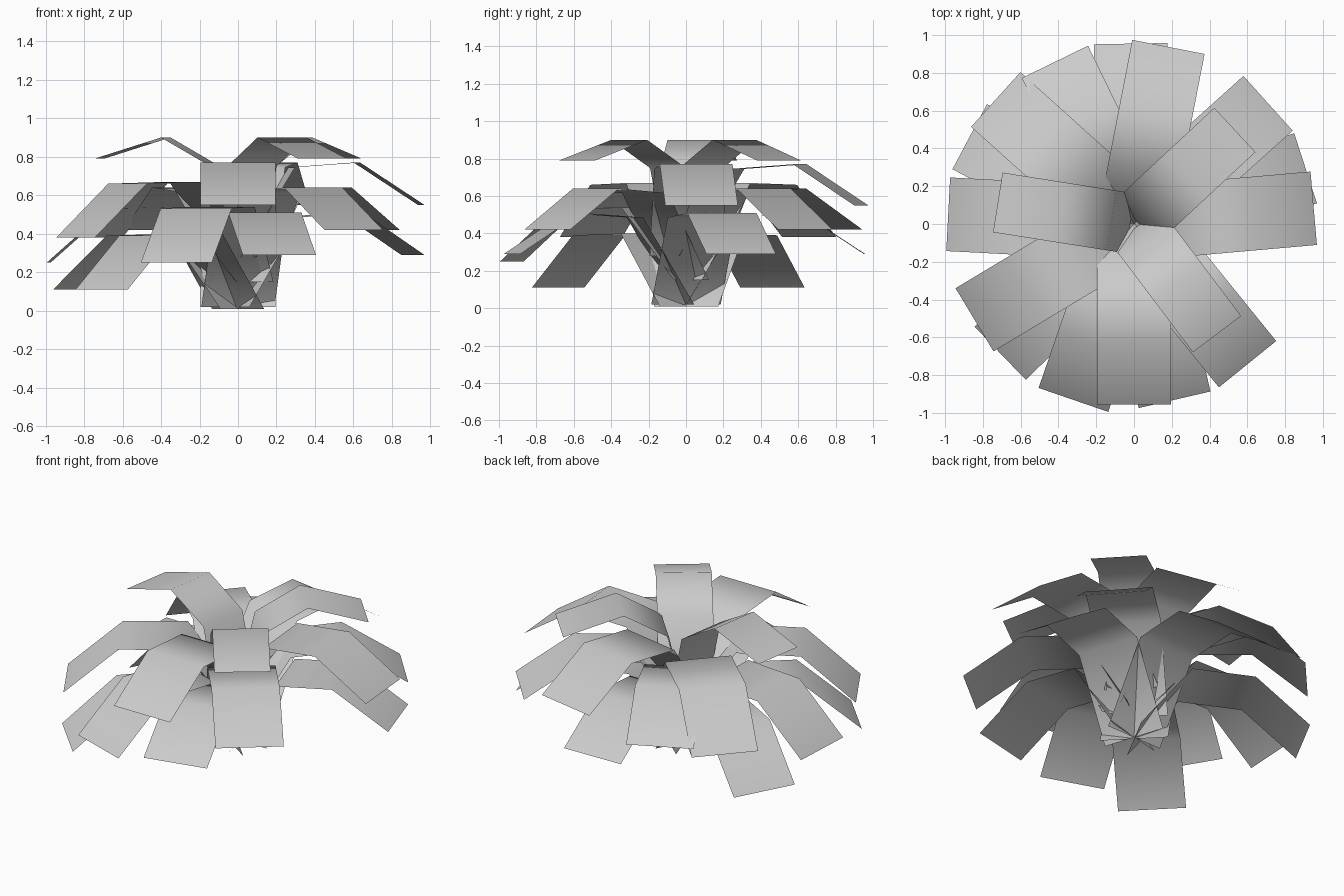
import bpy
import bmesh
import math
from mathutils import Matrix, Vector

cube = bpy.data.objects.get("Cube")
if cube:
    bpy.data.objects.remove(cube, do_unlink=True)

grey = bpy.data.materials.new("leaf_grey")
grey.use_nodes = True
colour = (0.6, 0.6, 0.6, 1.0)
grey.diffuse_color = colour
grey.node_tree.nodes["Principled BSDF"].inputs["Base Color"].default_value = colour

# Leaf profiles as (distance out, height above the leaf's own base)
UPRIGHT = [(0.02, 0.0), (0.12, 0.43), (0.38, 0.58), (0.73, 0.47)]
ARCHED = [(0.0, 0.0), (0.28, 0.465), (0.62, 0.75), (0.95, 0.53)]
ARCHED[2:] = [(0.62, 0.49), (0.955, 0.27)]
DROOPING = [(0.0, 0.0), (0.30, 0.39), (0.67, 0.38), (0.985, 0.10)]


def leaf(name, profile, width, base, angle):
    """Bent strip of constant width, pointing outward at the given angle."""
    bm = bmesh.new()
    turn = Matrix.Rotation(math.radians(angle), 3, "Z")
    rows = [[bm.verts.new(turn @ Vector((r, side * width / 2, base + z)))
             for side in (-1, 1)] for r, z in profile]
    for a, b in zip(rows, rows[1:]):
        bm.faces.new((a[0], b[0], b[1], a[1])).smooth = True
    mesh = bpy.data.meshes.new(name)
    bm.to_mesh(mesh)
    bm.free()
    mesh.materials.append(grey)
    bpy.context.collection.objects.link(bpy.data.objects.new(name, mesh))


# Whorls of leaves: name, profile, width, base height, directions
whorls = [
    ("crown_leaf", UPRIGHT, 0.32, 0.32, (171, 43, 307)),
    ("upper_leaf", ARCHED, 0.39, 0.28, (270, 5, 79)),
    ("middle_leaf", ARCHED, 0.39, 0.15, (42, 309, 116)),
    ("lower_leaf", ARCHED, 0.39, 0.02, (283, 18, 91)),
    ("upper_drooping_leaf", DROOPING, 0.39, 0.28, (211, 138)),
    ("middle_drooping_leaf", DROOPING, 0.39, 0.15, (251, 177)),
    ("lower_drooping_leaf", DROOPING, 0.39, 0.01, (224, 152)),
]
for name, profile, width, base, angles in whorls:
    for i, angle in enumerate(angles, 1):
        leaf(f"{name}_{i}", profile, width, base, angle)
